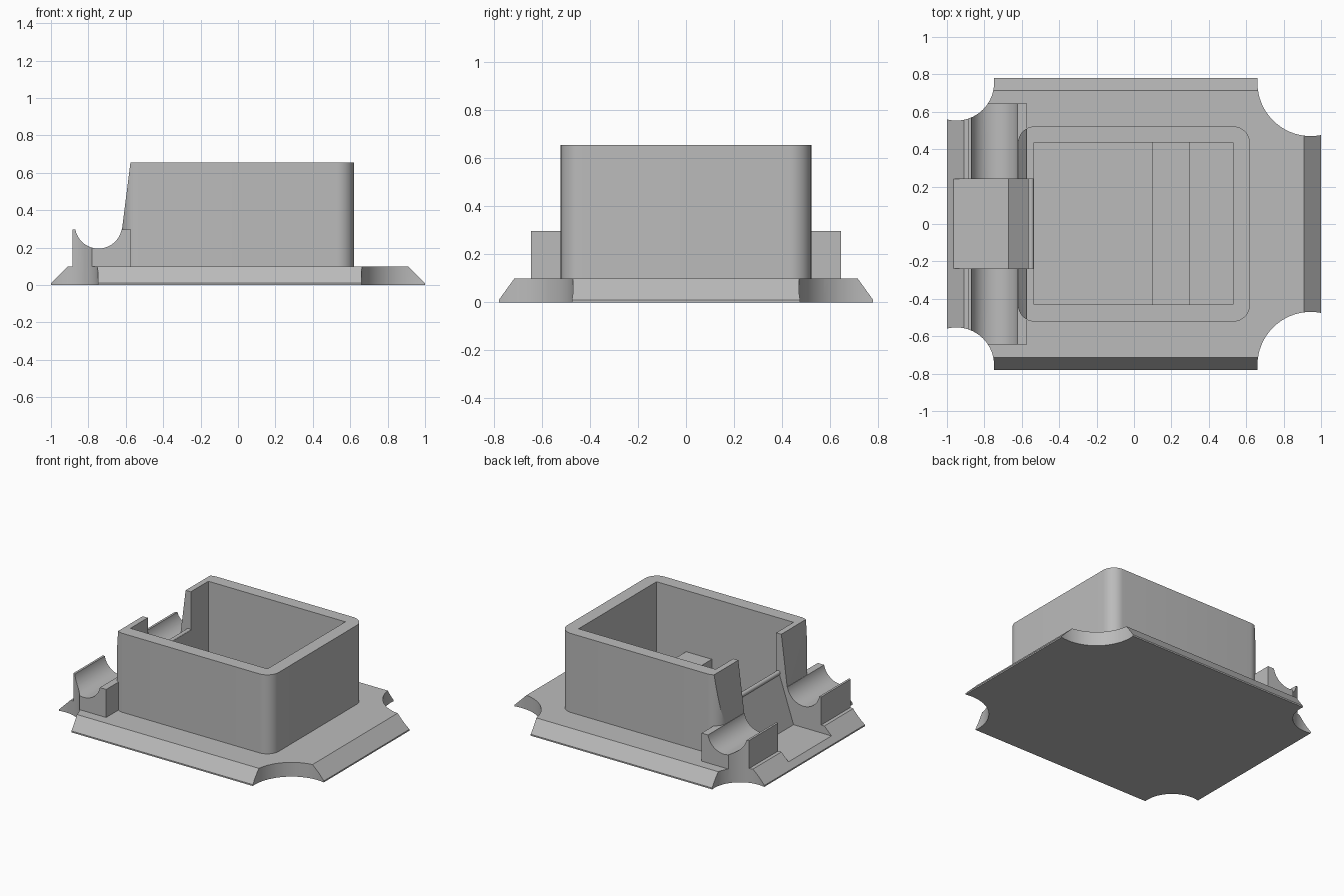
import bpy, bmesh, math
from mathutils import Vector, Matrix

cube = bpy.data.objects.get("Cube")
if cube:
    bpy.data.objects.remove(cube, do_unlink=True)

grey = bpy.data.materials.new("plain_grey")
grey.use_nodes = True
colour = (0.5, 0.5, 0.5, 1)
grey.diffuse_color = colour
grey.node_tree.nodes["Principled BSDF"].inputs["Base Color"].default_value = colour


def finish(name, bm):
    bmesh.ops.recalc_face_normals(bm, faces=bm.faces)
    mesh = bpy.data.meshes.new(name)
    bm.to_mesh(mesh)
    bm.free()
    mesh.materials.append(grey)
    ob = bpy.data.objects.new(name, mesh)
    bpy.context.collection.objects.link(ob)
    return ob


def loft(name, rings):
    """Solid skinned through matching rings of points."""
    bm = bmesh.new()
    loops = [[bm.verts.new(p) for p in ring] for ring in rings]
    n = len(loops[0])
    for low, high in zip(loops, loops[1:]):
        for i in range(n):
            j = (i + 1) % n
            bm.faces.new((low[i], low[j], high[j], high[i]))
    bm.faces.new(loops[0])
    bm.faces.new(loops[-1])
    return finish(name, bm)


def box(name, x0, x1, y0, y1, z0, z1):
    return loft(name, [[(x0, y0, z), (x1, y0, z), (x1, y1, z), (x0, y1, z)]
                       for z in (z0, z1)])


def prism_y(name, profile, y0, y1):
    return loft(name, [[(x, y, z) for x, z in profile] for y in (y0, y1)])


def cylinder(name, centre, radius, length, along_y=False, sides=64):
    bm = bmesh.new()
    turn = Matrix.Rotation(math.pi / 2 if along_y else 0, 4, 'X')
    bmesh.ops.create_cone(bm, cap_ends=True, segments=sides, radius1=radius,
                          radius2=radius, depth=length,
                          matrix=Matrix.Translation(Vector(centre)) @ turn)
    return finish(name, bm)


def combine(target, tool, operation):
    mod = target.modifiers.new("combine", 'BOOLEAN')
    mod.operation = operation
    mod.solver = 'EXACT'
    mod.object = tool
    bpy.context.view_layer.objects.active = target
    bpy.ops.object.modifier_apply(modifier=mod.name)
    bpy.data.objects.remove(tool, do_unlink=True)


# Base plate with a thin lip and sloping rim
body = loft("housing_body", [
    [(sx * hx, sy * hy, z) for sx, sy in ((-1, -1), (1, -1), (1, 1), (-1, 1))]
    for hx, hy, z in ((1, 0.78, 0), (1, 0.78, 0.01), (0.91, 0.715, 0.1))])

# Housing with rounded upright corners
r, hx, hy = 0.09, 0.62, 0.522
outline = []
for k, (sx, sy) in enumerate(((1, 1), (-1, 1), (-1, -1), (1, -1))):
    for i in range(13):
        a = math.pi / 2 * (k + i / 12)
        outline.append((sx * (hx - r) + r * math.cos(a),
                        sy * (hy - r) + r * math.sin(a)))
housing = loft("housing", [[(x, y, z) for x, y in outline] for z in (0.04, 0.655)])
slant = prism_y("slant_cutter", [(-0.62, 0.3), (-0.568, 0.71), (-0.8, 0.71), (-0.8, 0.3)], -1, 1)
combine(housing, slant, 'DIFFERENCE')

# Cradle block with a round trough
cradle = box("cradle", -0.885, -0.573, -0.645, 0.645, 0.05, 0.297)
combine(cradle, cylinder("trough_cutter", (-0.746, 0, 0.321), 0.126, 2, True), 'DIFFERENCE')

combine(body, housing, 'UNION')
combine(body, cradle, 'UNION')

# Cavity, chute opening and scooped corners
combine(body, box("cavity_cutter", -0.535, 0.53, -0.43, 0.435, 0.06, 1), 'DIFFERENCE')
chute = [(-1.2, 0.045), (-0.67, 0.045), (-0.555, 0.385), (-0.5, 0.385), (-0.5, 1), (-1.2, 1)]
combine(body, prism_y("chute_cutter", chute, -0.237, 0.24), 'DIFFERENCE')
for side in (-1, 1):
    combine(body, cylinder("corner_cutter", (0.945, side * 0.755, 0.05), 0.285, 1), 'DIFFERENCE')
    combine(body, cylinder("corner_cutter", (-0.95, side * 0.755, 0.05), 0.202, 1), 'DIFFERENCE')

# Raised bar on the cavity floor and rounded sill of the chute
bar = box("floor_bar", 0.1, 0.3, -0.432, 0.437, 0.05, 0.225)
sill = cylinder("sill_rod", (-0.551, 0.0015, 0.378), 0.016, 0.477, True, 24)

for ob in (body, bar, sill):
    bpy.ops.object.select_all(action='DESELECT')
    ob.select_set(True)
    bpy.context.view_layer.objects.active = ob
    bpy.ops.object.shade_smooth_by_angle(angle=math.radians(25))
